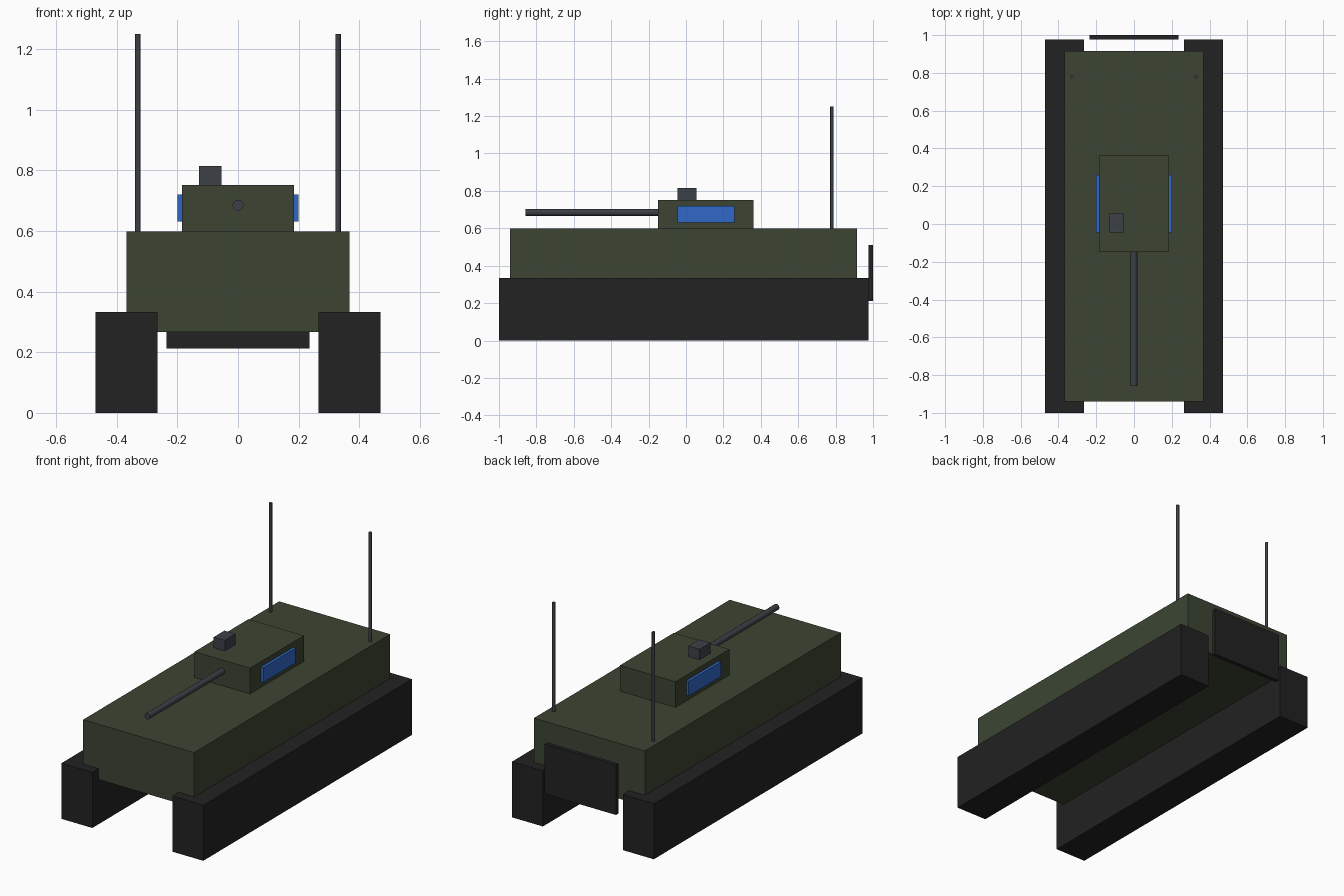
import bpy
from math import radians

default = bpy.data.objects.get("Cube")
if default:
    bpy.data.objects.remove(default, do_unlink=True)


def material(name, rgb):
    mat = bpy.data.materials.new(name)
    mat.use_nodes = True
    mat.diffuse_color = (*rgb, 1)
    mat.node_tree.nodes["Principled BSDF"].inputs["Base Color"].default_value = (*rgb, 1)
    return mat


green = material("olive green", (0.045, 0.06, 0.033))
black = material("track black", (0.016, 0.016, 0.016))
steel = material("gun steel", (0.045, 0.052, 0.062))
blue = material("panel blue", (0.03, 0.14, 0.58))


def finish(name, mat):
    obj = bpy.context.object
    obj.name = obj.data.name = name
    obj.data.materials.append(mat)
    return obj


def box(name, mat, x, y, z):
    """Box spanning the given (low, high) range on each axis."""
    spans = (x, y, z)
    bpy.ops.mesh.primitive_cube_add(size=1, location=[(a + b) / 2 for a, b in spans])
    obj = finish(name, mat)
    size = [abs(b - a) for a, b in spans]
    for v in obj.data.vertices:
        v.co = [c * s for c, s in zip(v.co, size)]
    return obj


def rod(name, mat, radius, length, centre, tilt=0):
    bpy.ops.mesh.primitive_cylinder_add(vertices=16, radius=radius, depth=length,
                                        location=centre, rotation=(tilt, 0, 0))
    bpy.ops.object.shade_smooth_by_angle(angle=radians(40))
    return finish(name, mat)


# Hull, turret and rear plate
box("hull", green, (-0.368, 0.368), (-0.94, 0.915), (0.267, 0.598))
box("turret", green, (-0.184, 0.184), (-0.149, 0.362), (0.598, 0.752))
box("rear_plate", black, (-0.236, 0.236), (0.976, 1.0), (0.212, 0.511))

# Main gun and roof sight
rod("gun_barrel", steel, 0.018, 0.76, (0, -0.478, 0.685), radians(90))
box("roof_sight", steel, (-0.129, -0.055), (-0.046, 0.056), (0.752, 0.815))

# Paired parts on both sides
for side, s in (("left", 1), ("right", -1)):
    box(side + "_track", black, (s * 0.265, s * 0.47), (-1.0, 0.976), (0, 0.333))
    box(side + "_turret_panel", blue, (s * 0.18, s * 0.2), (-0.046, 0.26), (0.631, 0.72))
    rod(side + "_antenna", steel, 0.009, 0.66, (s * 0.33, 0.78, 0.92))
